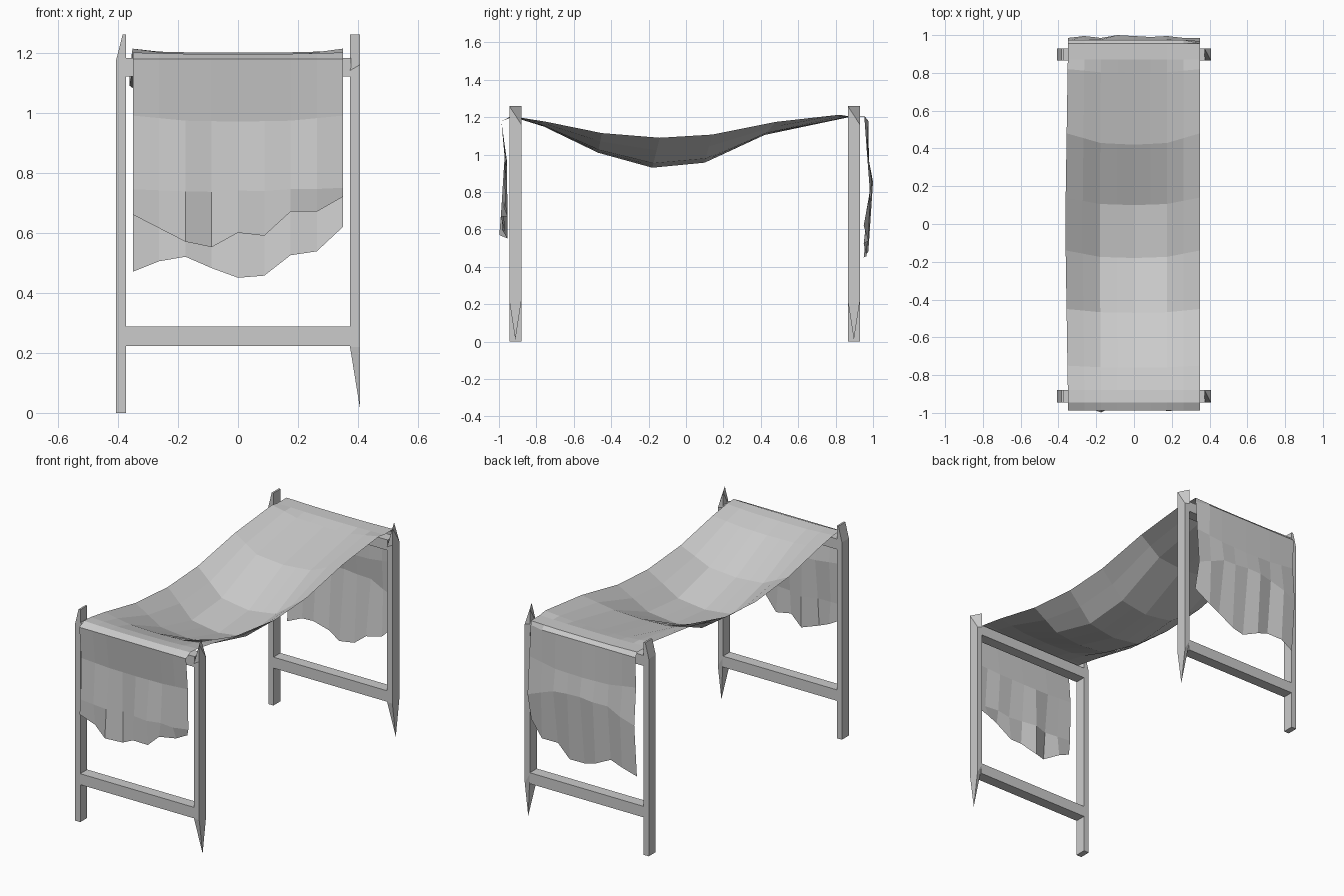
import bpy, bmesh

if "Cube" in bpy.data.objects:
    bpy.data.objects.remove(bpy.data.objects["Cube"])


def make_object(name, bm):
    bmesh.ops.recalc_face_normals(bm, faces=bm.faces)
    me = bpy.data.meshes.new(name)
    bm.to_mesh(me)
    bm.free()
    ob = bpy.data.objects.new(name, me)
    bpy.context.collection.objects.link(ob)
    return ob


def loft(name, rings):
    # skin a stack of four-cornered rings and cap both ends
    bm = bmesh.new()
    vs = [[bm.verts.new(p) for p in r] for r in rings]
    for a, b in zip(vs, vs[1:]):
        for i in range(4):
            j = (i + 1) % 4
            bm.faces.new((a[i], a[j], b[j], b[i]))
    bm.faces.new(vs[0][::-1])
    bm.faces.new(vs[-1])
    bmesh.ops.remove_doubles(bm, verts=bm.verts, dist=0.0005)
    return make_object(name, bm)


def ring(x0, x1, y0, y1, z):
    return [(x0, y0, z), (x1, y0, z), (x1, y1, z), (x0, y1, z)]


# Two end frames: posts with whittled ends, plus two rails each
IN, OUT = 0.373, 0.407
for label, y0, y1 in (("front", -0.945, -0.88), ("back", 0.865, 0.93)):
    yc = (y0 + y1) / 2
    # left post: square foot, top pinched to the inner side
    loft(label + "_left_post", [
        ring(-OUT, -IN, y0, y1, 0),
        ring(-OUT, -IN, y0, y1, 0.25),
        ring(-OUT, -IN, y0, y1, 1.17),
        ring(-0.384, -IN, y0, y1, 1.26)])
    # right post: pointed foot, top cut to a diagonal ridge
    inner, outer = (IN, y1, 1.26), (OUT, y0, 1.26)
    loft(label + "_right_post", [
        [(OUT, yc, 0.01)] * 4,
        [(IN, y0, 0.22), (OUT, y0, 0.22), (OUT, y1, 0.22), (IN, y1, 0.28)],
        [(IN, y0, 1.14), (OUT, y0, 1.16), (OUT, y1, 1.16), (IN, y1, 1.17)],
        [inner, outer, outer, inner]])
    # rails
    for part, z0, z1 in (("lower_rail", 0.222, 0.287), ("upper_rail", 1.12, 1.182)):
        loft(label + "_" + part,
             [ring(-0.376, 0.376, y0, y1, z0), ring(-0.376, 0.376, y0, y1, z1)])

# Draped cloth: hanging ends with ragged hems and a sagging middle
N = 9
xs = [-0.35 + 0.0875 * i for i in range(N)]
sag = [0, 0.42, 0.85, 0.93, 1, 0.93, 0.85, 0.42, 0]
front_hem = [.66, .615, .57, .552, .6, .59, .67, .67, .72]
front_hem_y = [.985, .965, .998, .955, .985, .97, .99, .955, .975]
front_fold = [.975, .98, .985, .955, .975, .985, .975, .985, .965]
back_hem = [.47, .505, .52, .482, .45, .457, .525, .538, .62]
back_hem_y = [.96, .975, .955, .975, .95, .965, .95, .975, .95]
back_fold = [.985, .995, .985, 1.0, .995, .99, .995, .985, .985]

rows = [
    [(x, -y, z) for x, y, z in zip(xs, front_hem_y, front_hem)],
    [(x, -y, .74 + .08 * (z - .6)) for x, y, z in zip(xs, front_fold, front_hem)],
    [(x, -.97 + .012 * s, .99 - .02 * s) for x, s in zip(xs, sag)],
    [(x, -.987, 1.178) for x in xs],
]
# y and height at the edges, then y and height at the centre
for ye, ze, yc, zc in ((-.945, 1.2, -.945, 1.195), (-.88, 1.197, -.88, 1.187),
                       (-.75, 1.176, -.76, 1.15), (-.45, 1.115, -.47, 1.01),
                       (-.14, 1.09, -.18, .93), (.14, 1.107, .10, .957),
                       (.48, 1.175, .42, 1.105), (.82, 1.213, .80, 1.185),
                       (.87, 1.205, .87, 1.2), (.955, 1.205, .955, 1.2)):
    flare = 1 + 0.04 * max(0, 1 - abs(ye) / 0.9)
    rows.append([(x * (flare if x < 0 else 1), ye + (yc - ye) * s, ze + (zc - ze) * s)
                 for x, s in zip(xs, sag)])
rows += [
    [(x, .975 - .02 * (x > .3), 1.18) for x in xs],
    [(x, .968 + .01 * s, 1.0 - .03 * s) for x, s in zip(xs, sag)],
    [(x, y, .78 + .08 * s) for x, y, s in zip(xs, back_fold, sag)],
    [(x, y, z) for x, y, z in zip(xs, back_hem_y, back_hem)],
]
bm = bmesh.new()
grid = [[bm.verts.new(p) for p in r] for r in rows]
for a, b in zip(grid, grid[1:]):
    for i in range(N - 1):
        bm.faces.new((a[i], a[i + 1], b[i + 1], b[i]))
make_object("draped_cloth", bm)
